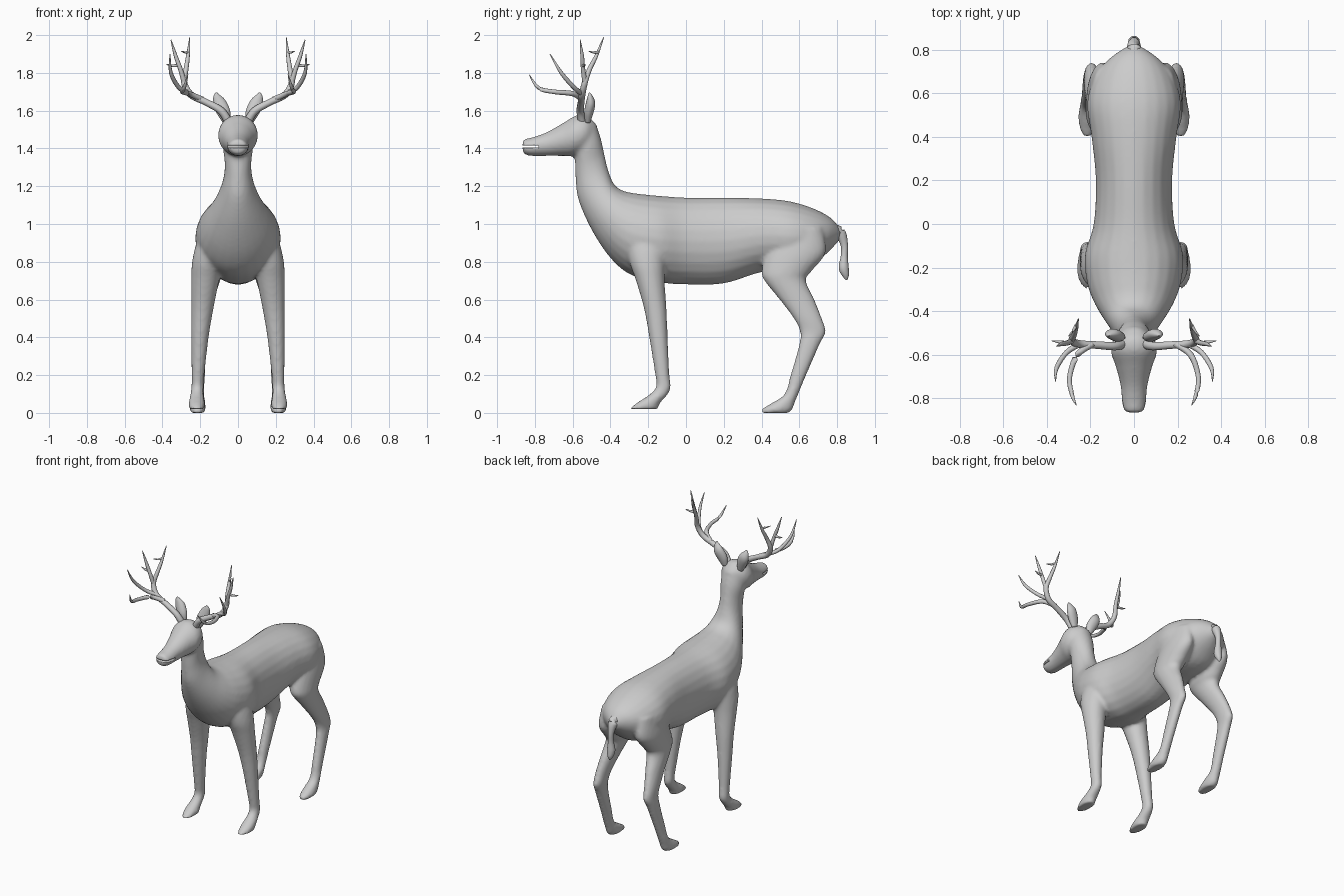
import bpy, bmesh, math
from mathutils import Vector

cube = bpy.data.objects.get("Cube")
if cube:
    bpy.data.objects.remove(cube, do_unlink=True)

grey = bpy.data.materials.new("plain grey")
grey.use_nodes = True
colour = (0.6, 0.6, 0.6, 1)
grey.diffuse_color = colour
grey.node_tree.nodes["Principled BSDF"].inputs["Base Color"].default_value = colour


def catmull(points, steps):
    """Smoothly resample a list of equal-length tuples."""
    pts = [Vector(p) for p in points]
    pts = [pts[0]] + pts + [pts[-1]]
    out = []
    for a, b, c, d in zip(pts, pts[1:], pts[2:], pts[3:]):
        for i in range(steps):
            t = i / steps
            out.append(b + (c - a) * (t / 2)
                       + (a - b * 2.5 + c * 2 - d * 0.5) * t ** 2
                       + (b * 3 - a - c * 3 + d) * (t ** 3 / 2))
    return out + [pts[-1]]


def skin_rings(bm, rings):
    """Bridge rings of coordinates into a closed skin."""
    loops = [[bm.verts.new(p) for p in ring] for ring in rings]
    n = len(loops[0])
    for low, high in zip(loops, loops[1:]):
        for i in range(n):
            j = (i + 1) % n
            bm.faces.new((low[i], low[j], high[j], high[i]))
    bm.faces.new(loops[0])
    bm.faces.new(loops[-1])


def loft(bm, stations, sides=24):
    """Each station: upper (y, z), lower (y, z), x centre, half width."""
    rings = []
    for ya, za, yb, zb, x, w in catmull(stations, 5):
        mid = Vector((x, (ya + yb) / 2, (za + zb) / 2))
        up = Vector((0, (ya - yb) / 2, (za - zb) / 2))
        side = Vector((w, 0, 0))
        angles = [math.tau * i / sides for i in range(sides)]
        rings.append([mid + up * math.cos(a) + side * math.sin(a) for a in angles])
    skin_rings(bm, rings)


def leg(bm, rows, sign):
    """Each row: height, front y, back y, inner x, outer x."""
    loft(bm, [(f, z, b, z, sign * (i + o) / 2, (o - i) / 2)
              for z, f, b, i, o in rows])


def tube(bm, path, sign=1, flat=1, sides=10):
    """Sweep tapering rings along (x, y, z, radius) points."""
    pts = catmull(path, 5)
    spots = [Vector((sign * p[0], p[1], p[2])) for p in pts]
    rings = []
    for i, p in enumerate(pts):
        along = (spots[min(i + 1, len(pts) - 1)] - spots[max(i - 1, 0)]).normalized()
        guide = Vector((0, 1, 0)) if abs(along.y) < 0.8 else Vector((1, 0, 0))
        u = along.cross(guide).normalized()
        v = along.cross(u)
        angles = [math.tau * k / sides for k in range(sides)]
        rings.append([spots[i] + (u * math.cos(a) + v * math.sin(a) * flat) * p[3]
                      for a in angles])
    skin_rings(bm, rings)


def finish(bm, name):
    bmesh.ops.recalc_face_normals(bm, faces=bm.faces)
    mesh = bpy.data.meshes.new(name)
    bm.to_mesh(mesh)
    bm.free()
    mesh.materials.append(grey)
    mesh.shade_smooth()
    obj = bpy.data.objects.new(name, mesh)
    bpy.context.collection.objects.link(obj)
    return obj


# Torso and neck, from rump to nape
trunk = [
    (.82, .97, .81, .91, .03), (.77, 1.03, .73, .83, .12),
    (.68, 1.08, .65, .77, .185), (.55, 1.12, .55, .75, .215),
    (.4, 1.135, .4, .745, .195), (.2, 1.14, .2, .685, .175),
    (0, 1.14, 0, .68, .185), (-.15, 1.15, -.13, .69, .225),
    (-.25, 1.16, -.29, .73, .215), (-.33, 1.175, -.4, .82, .18),
    (-.38, 1.21, -.5, .97, .13), (-.41, 1.28, -.57, 1.13, .085),
    (-.43, 1.36, -.585, 1.25, .07), (-.45, 1.45, -.59, 1.36, .08),
    (-.48, 1.54, -.61, 1.4, .085),
]
# Head, from nape to nose
head = [
    (-.47, 1.52, -.5, 1.42, .05), (-.52, 1.57, -.54, 1.38, .095),
    (-.58, 1.575, -.6, 1.36, .105), (-.65, 1.535, -.65, 1.36, .085),
    (-.74, 1.485, -.74, 1.36, .062), (-.82, 1.457, -.82, 1.36, .055),
    (-.855, 1.45, -.855, 1.37, .045), (-.865, 1.435, -.865, 1.385, .025),
]
front_leg = [
    (1.0, -.27, -.12, .06, .18), (.9, -.31, -.1, .07, .22),
    (.8, -.3, -.11, .08, .243), (.7, -.265, -.113, .1, .248),
    (.55, -.222, -.103, .13, .248), (.4, -.195, -.097, .155, .248),
    (.2, -.163, -.087, .178, .246), (.14, -.158, -.08, .182, .247),
    (.1, -.19, -.095, .182, .252), (.05, -.265, -.138, .175, .262),
    (.02, -.3, -.145, .178, .258),
]
hind_leg = [
    (.98, .5, .72, .08, .19), (.85, .43, .74, .07, .215),
    (.75, .4, .665, .075, .222), (.7, .415, .635, .095, .222),
    (.6, .495, .68, .125, .225), (.5, .57, .72, .15, .23),
    (.43, .603, .74, .16, .23), (.36, .598, .707, .168, .235),
    (.2, .553, .637, .175, .24), (.1, .522, .595, .178, .245),
    (.05, .45, .575, .172, .252), (.02, .4, .565, .172, .255),
    (0, .395, .545, .178, .25),
]

bm = bmesh.new()
for rows in (trunk, head):
    loft(bm, [(*row[:4], 0, row[4]) for row in rows])
for sign in (1, -1):
    leg(bm, front_leg, sign)
    leg(bm, hind_leg, sign)
body = finish(bm, "body")
blend = body.modifiers.new("blend", "REMESH")
blend.mode = "VOXEL"
blend.voxel_size = 0.011
blend.use_smooth_shade = True
soften = body.modifiers.new("soften", "SMOOTH")
soften.factor = 0.5
soften.iterations = 6

# Mouth slit
bm = bmesh.new()
bmesh.ops.create_cube(bm, size=1)
slit = finish(bm, "mouth_cutter")
slit.scale = (0.3, 0.12, 0.012)
slit.location = (0, -.84, 1.41)
slit.hide_render = True
slit.hide_set(True)
cut = body.modifiers.new("mouth", "BOOLEAN")
cut.operation = "DIFFERENCE"
cut.object = slit

# Tail
bm = bmesh.new()
tube(bm, [(0, .77, .97, .035), (0, .815, .95, .032), (0, .838, .89, .02),
          (0, .838, .83, .019), (0, .835, .77, .027), (0, .845, .73, .019),
          (0, .85, .703, .004)], sides=14)
finish(bm, "tail")

# Antler: beam, then its tines
beam = [(.05, -.55, 1.54, .022), (.09, -.56, 1.6, .02), (.17, -.555, 1.645, .018),
        (.25, -.55, 1.685, .018), (.285, -.535, 1.75, .016),
        (.275, -.51, 1.82, .013), (.265, -.475, 1.89, .01), (.255, -.435, 1.99, .002)]
tines = [
    [(.19, -.55, 1.66, .015), (.26, -.6, 1.69, .014), (.295, -.7, 1.7, .012),
     (.285, -.78, 1.72, .01), (.265, -.83, 1.79, .002)],
    [(.25, -.55, 1.69, .014), (.31, -.59, 1.72, .012), (.355, -.66, 1.8, .01),
     (.36, -.72, 1.9, .002)],
    [(.285, -.535, 1.75, .014), (.305, -.545, 1.82, .012), (.33, -.55, 1.89, .01),
     (.355, -.56, 1.975, .002)],
    [(.265, -.465, 1.91, .008), (.28, -.49, 1.908, .006), (.3, -.515, 1.915, .002)],
    [(.31, -.545, 1.84, .009), (.345, -.54, 1.838, .007), (.378, -.535, 1.845, .002)],
]
ear = [(.06, -.52, 1.54, .02), (.075, -.515, 1.59, .035), (.098, -.505, 1.64, .035),
       (.112, -.508, 1.675, .02), (.115, -.512, 1.697, .003)]
for side, sign in (("left", 1), ("right", -1)):
    bm = bmesh.new()
    for path in [beam] + tines:
        tube(bm, path, sign)
    finish(bm, side + "_antler")
    bm = bmesh.new()
    tube(bm, ear, sign, flat=0.7, sides=14)
    finish(bm, side + "_ear")
